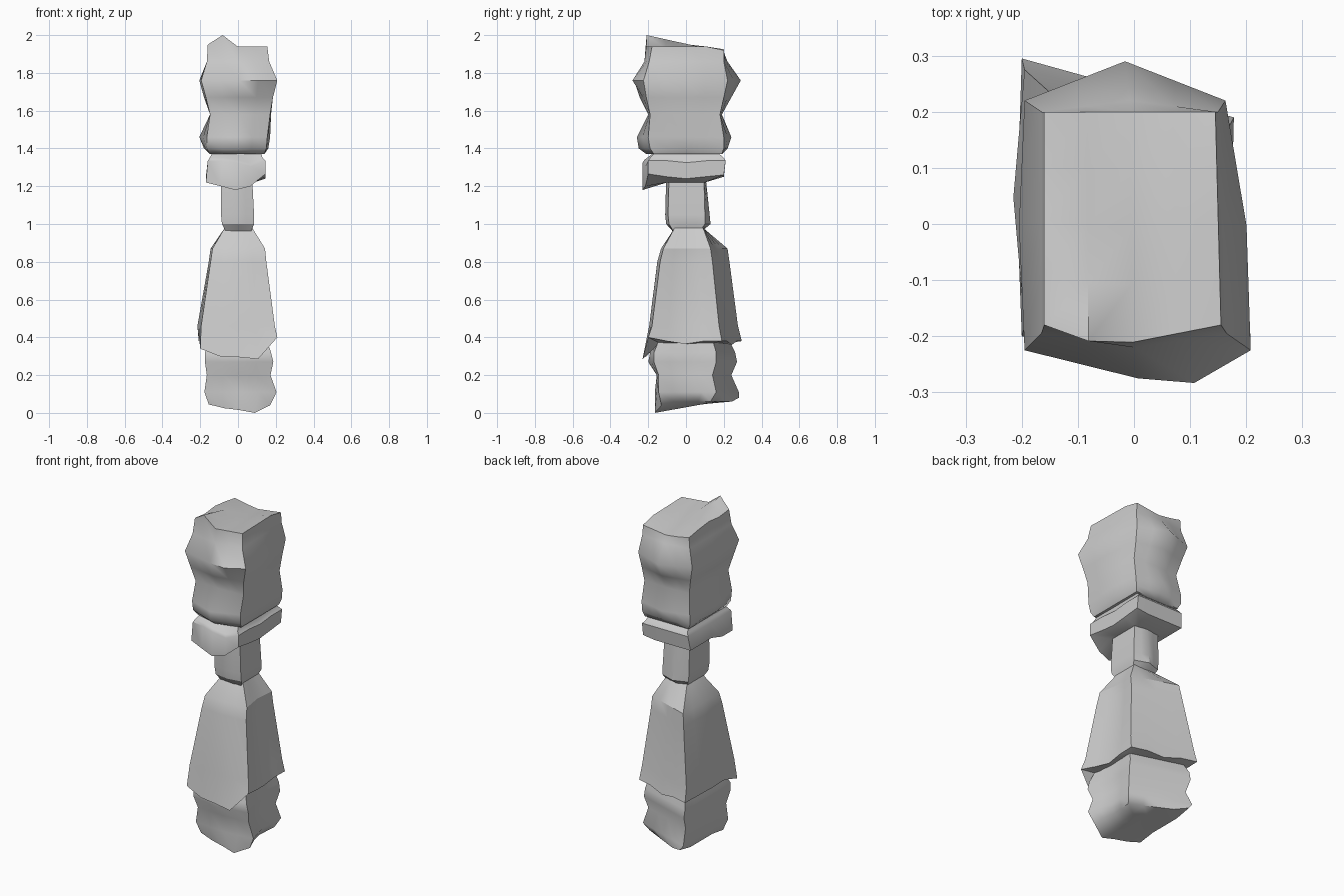
import bpy
import bmesh
import math

cube = bpy.data.objects.get("Cube")
if cube:
    bpy.data.objects.remove(cube)

STEPS = 4  # segments along each side of a ring

stone = bpy.data.materials.new("plain_grey")
stone.use_nodes = True
grey = (0.6, 0.6, 0.6, 1)
stone.diffuse_color = grey
stone.node_tree.nodes["Principled BSDF"].inputs["Base Color"].default_value = grey


def tent(u, peak=0):
    """One at the peak, zero at both corners."""
    return (1 - u) / (1 - peak) if u > peak else (1 + u) / (1 + peak)


def mix(a, b, u):
    """Blend from a to b as u runs from -1 to 1."""
    return a + (b - a) * (u + 1) / 2


def ring(z, x, y, front=0, back=0, minus=0, plus=0, skew=0, narrow=0, peak=0, lift=None):
    """Square section, bowed per side; counted from the front corner at -x.
    Skew pushes the back corner at -x out, narrow pulls the one at +x in."""
    (left, right), (near, far) = x, y
    steps = [2 * i / STEPS - 1 for i in range(STEPS)]
    rear_right, rear_far = right - narrow, far + skew
    points = []
    for u in steps:
        points.append([mix(left, right, u), near - front * tent(u, peak), z])
    for u in steps:
        points.append([mix(right, rear_right, u) + plus * tent(u), mix(near, far, u), z])
    for u in steps:
        points.append([mix(rear_right, left, u), mix(far, rear_far, u) + back * tent(u), z])
    for u in steps:
        points.append([left - minus * tent(u), mix(rear_far, near, u), z])
    for index, amount in (lift or {}).items():
        points[index][2] += amount
    return points


def cap(bm, loop):
    """Close a ring with a grid that spans from front to back."""
    n = STEPS
    grid = []
    for i in range(n + 1):
        a, b = loop[i], loop[3 * n - i]
        if i == 0:
            row = [loop[-j % (4 * n)] for j in range(n + 1)]
        elif i == n:
            row = [loop[n + j] for j in range(n + 1)]
        else:
            inner = [bm.verts.new(a.co.lerp(b.co, j / n)) for j in range(1, n)]
            row = [a] + inner + [b]
        grid.append(row)
    for p, q in zip(grid, grid[1:]):
        for j in range(n):
            bm.faces.new((p[j], q[j], q[j + 1], p[j + 1]))


def loft(name, rings, angle=35):
    bm = bmesh.new()
    loops = [[bm.verts.new(p) for p in points] for points in rings]
    count = 4 * STEPS
    for a, b in zip(loops, loops[1:]):
        for i in range(count):
            k = (i + 1) % count
            bm.faces.new((a[i], a[k], b[k], b[i]))
    cap(bm, loops[0])
    cap(bm, loops[-1])
    bmesh.ops.recalc_face_normals(bm, faces=bm.faces)
    mesh = bpy.data.meshes.new(name)
    bm.to_mesh(mesh)
    bm.free()
    mesh.materials.append(stone)
    obj = bpy.data.objects.new(name, mesh)
    bpy.context.collection.objects.link(obj)
    bpy.ops.object.select_all(action="DESELECT")
    obj.select_set(True)
    bpy.context.view_layer.objects.active = obj
    bpy.ops.object.shade_smooth_by_angle(angle=math.radians(angle))


# Bulging head block with a wavy top
loft("head", [
    ring(1.94, (-.16, .155), (-.18, .2), front=.04, peak=-.3, narrow=.01,
         lift={0: .01, 1: .06, 8: -.02, 9: -.03, 10: -.04, 11: -.03, 12: -.015, 14: .01}),
    ring(1.86, (-.165, .165), (-.195, .2), front=.025, back=.02, narrow=.015),
    ring(1.76, (-.195, .208), (-.225, .22), front=.07, back=.07,
         minus=.01, plus=.015, narrow=.045, peak=.4),
    ring(1.67, (-.17, .185), (-.21, .2), front=.035, back=.04,
         minus=.01, plus=.015, narrow=.03),
    ring(1.58, (-.148, .17), (-.19, .18), front=.01, back=.01, plus=.015, narrow=.02),
    ring(1.46, (-.165, .155), (-.2, .2), front=.06, back=.04, minus=.04, plus=.015),
    ring(1.4, (-.165, .15), (-.19, .2), front=.06, back=.02, minus=.015, plus=.01),
    ring(1.37, (-.15, .14), (-.17, .19), front=.04),
], angle=55)

# Collar with a drooping front edge
loft("collar", [
    ring(1.385, (-.13, .12), (-.16, .16)),
    ring(1.35, (-.15, .13), (-.19, .2), front=.03, lift={2: -.01, 3: -.03, 6: -.01}),
    ring(1.335, (-.16, .145), (-.2, .21), front=.03, lift={2: -.01, 3: -.03, 6: -.01}),
    ring(1.25, (-.17, .145), (-.2, .2), front=.03,
         lift={0: -.03, 1: -.05, 2: -.07, 3: -.05, 4: .015, 6: -.01, 8: .01, 15: -.03}),
    ring(1.22, (-.09, .085), (-.1, .1)),
])

# Square neck, pinched at its foot
loft("neck", [
    ring(1.24, (-.09, .075), (-.09, .095), front=.015, back=.01),
    ring(1.05, (-.09, .085), (-.095, .1), front=.015, back=.025),
    ring(1.0, (-.085, .085), (-.09, .1), front=.015, back=.03),
    ring(.95, (-.06, .065), (-.06, .07)),
], angle=25)

# Flared skirt with a grooved side and an uneven hem
loft("skirt", [
    ring(.98, (-.07, .075), (-.06, .09)),
    ring(.87, (-.135, .143), (-.12, .13), front=.012, minus=.01, plus=-.015, skew=.09,
         narrow=.01),
    ring(.8, (-.145, .15), (-.137, .14), front=.015, minus=.01, plus=-.025, skew=.09,
         narrow=.015),
    ring(.46, (-.195, .195), (-.18, .175), front=.015, minus=.02, plus=-.025, skew=.1,
         narrow=.025),
    ring(.38, (-.2, .208), (-.2, .19), front=.03, minus=.008, plus=-.02, skew=.105,
         peak=.5, narrow=.03,
         lift={0: -.04, 1: -.08, 2: -.085, 3: -.095, 4: .02, 6: -.015, 10: -.02}),
    ring(.37, (-.15, .15), (-.14, .15), skew=.08),
], angle=25)

# Waisted foot with a grooved side and a slanted sole
loft("foot", [
    ring(.42, (-.14, .14), (-.13, .13), skew=.08),
    ring(.32, (-.175, .175), (-.17, .16), front=.02, plus=-.02, skew=.1, narrow=.015),
    ring(.27, (-.175, .187), (-.17, .16), front=.03, plus=-.025, skew=.11, narrow=.02),
    ring(.2, (-.165, .172), (-.145, .14), front=.01, plus=-.02, skew=.1, narrow=.02),
    ring(.11, (-.178, .204), (-.145, .16), front=.02, plus=-.025, skew=.12, narrow=.03),
    ring(.06, (-.155, .17), (-.13, .13), front=.035, plus=-.02, skew=.15, peak=.5,
         narrow=.02, lift={0: -.015, 1: -.035, 2: -.045, 3: -.06, 4: -.02, 12: .02}),
], angle=50)
